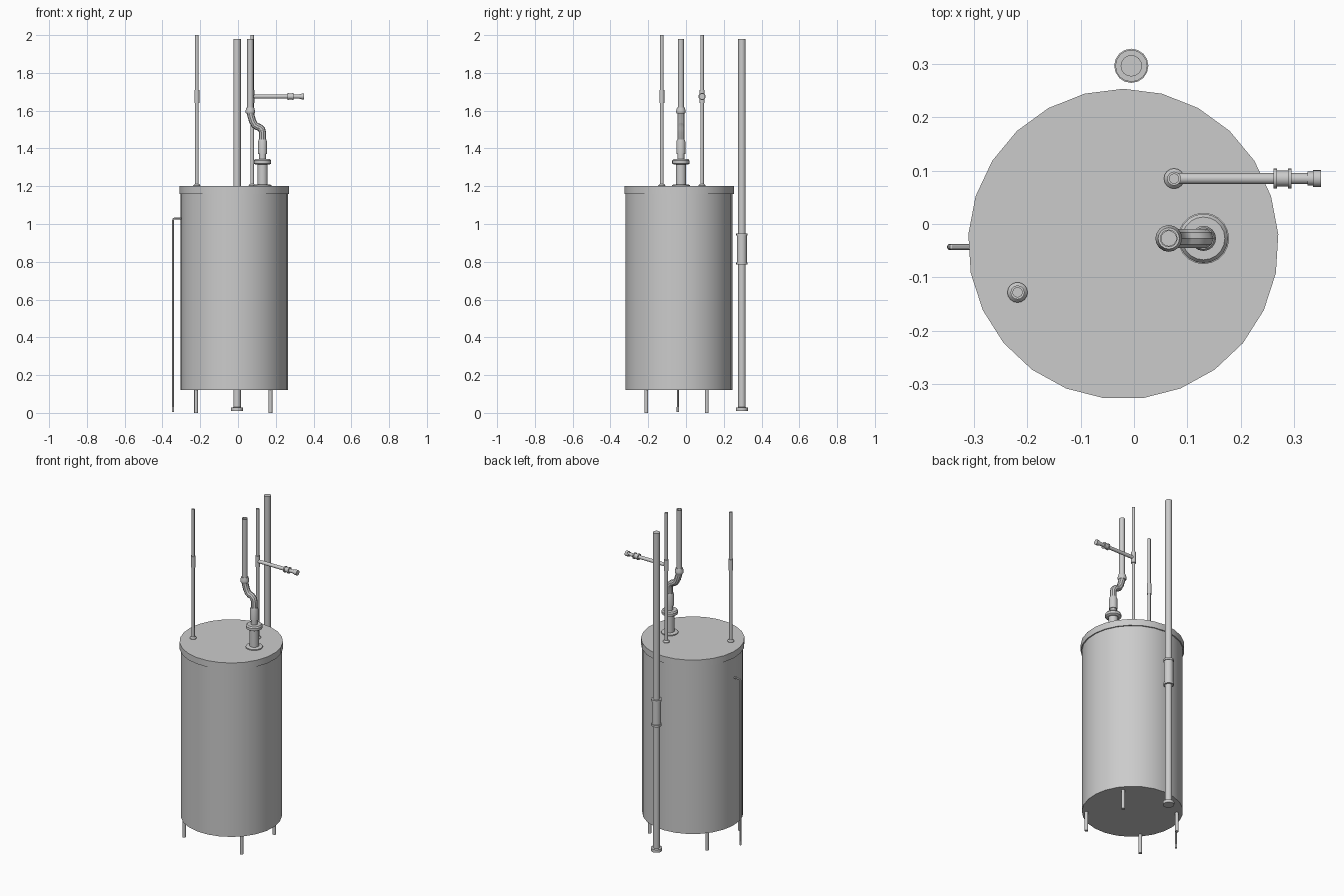
import bpy, bmesh, math
from mathutils import Vector

if "Cube" in bpy.data.objects:
    bpy.data.objects.remove(bpy.data.objects["Cube"])


def finish(ob):
    bpy.ops.object.select_all(action='DESELECT')
    ob.select_set(True)
    bpy.context.view_layer.objects.active = ob
    bpy.ops.object.shade_smooth_by_angle(angle=math.radians(32))


def lathe(name, pos, profile, sides=16, along_x=False):
    """Spin a (radius, height) profile round z, or round x."""
    bm = bmesh.new()
    rings = []
    for r, h in profile:
        ring = []
        for i in range(sides):
            a = 2 * math.pi * i / sides + math.pi / 2
            u, v = r * math.cos(a), r * math.sin(a)
            co = Vector((h, u, v)) if along_x else Vector((u, v, h))
            ring.append(bm.verts.new(co + Vector(pos)))
        rings.append(ring)
    for a, b in zip(rings, rings[1:]):
        for i in range(sides):
            j = (i + 1) % sides
            bm.faces.new((a[i], a[j], b[j], b[i]))
    bm.faces.new(rings[0][::-1])
    bm.faces.new(rings[-1])
    bmesh.ops.recalc_face_normals(bm, faces=bm.faces[:])
    me = bpy.data.meshes.new(name)
    bm.to_mesh(me)
    bm.free()
    ob = bpy.data.objects.new(name, me)
    bpy.context.collection.objects.link(ob)
    finish(ob)
    return ob


def bent_pipe(name, points, radius):
    """Round pipe following a path, converted to a mesh."""
    cu = bpy.data.curves.new(name, 'CURVE')
    cu.dimensions = '3D'
    cu.bevel_depth = radius
    cu.bevel_resolution = 3
    cu.use_fill_caps = True
    sp = cu.splines.new('POLY')
    sp.points.add(len(points) - 1)
    for p, co in zip(sp.points, points):
        p.co = (*co, 1)
    ob = bpy.data.objects.new(name, cu)
    bpy.context.collection.objects.link(ob)
    bpy.ops.object.select_all(action='DESELECT')
    ob.select_set(True)
    bpy.context.view_layer.objects.active = ob
    bpy.ops.object.convert(target='MESH')
    finish(bpy.context.view_layer.objects.active)


# tank and overhanging lid
TX, TY = -0.02, -0.0376
lathe("tank_body", (TX, TY, 0), [(0.284, 0.12), (0.284, 1.17)], 25)
lathe("tank_lid", (TX, TY, 0), [(0.2906, 1.16), (0.2906, 1.2)], 25)

# four legs
for sx, side in ((-1, "left"), (1, "right")):
    for sy, end in ((-1, "front"), (1, "back")):
        lathe(f"leg_{end}_{side}", (-0.025 + sx * 0.197, -0.05 + sy * 0.16, 0),
              [(0.01, 0), (0.01, 0.13)], 12)

# tall pipe standing behind the tank, with foot and coupling
P = (-0.005, 0.296, 0)
lathe("back_pipe", P, [(0.02, 0.02), (0.02, 1.98)])
lathe("back_pipe_foot", P, [(0.032, 0.01), (0.032, 0.028), (0.021, 0.03)])
lathe("back_pipe_coupling", P, [(0.03, 0.785), (0.03, 0.797), (0.0265, 0.797),
                                (0.0265, 0.938), (0.03, 0.938), (0.03, 0.95)])

# two water pipes rising from the lid
for name, x, y in (("cold_pipe", -0.218, -0.128), ("hot_pipe", 0.075, 0.085)):
    lathe(name, (x, y, 0), [(0.0095, 1.19), (0.0095, 2.0)])
    lathe(name + "_base", (x, y, 0), [(0.019, 1.195), (0.019, 1.204), (0.012, 1.212)])
    lathe(name + "_fitting", (x, y, 0), [(0.013, 1.64), (0.013, 1.71)])

# side branch with collar and end cap
B = (0, 0.085, 1.675)
lathe("branch_pipe", B, [(0.0105, 0.075), (0.0105, 0.345)], along_x=True)
lathe("branch_collar", B, [(0.019, 0.261), (0.019, 0.268), (0.015, 0.268),
                           (0.015, 0.288), (0.019, 0.288), (0.019, 0.295)], along_x=True)
lathe("branch_cap", B, [(0.013, 0.325), (0.013, 0.335), (0.016, 0.335), (0.016, 0.35)],
      along_x=True)

# flue hood on the lid
F = (0.13, -0.027, 0)
lathe("hood_base", F, [(0.048, 1.195), (0.048, 1.206), (0.035, 1.21)], 20)
lathe("hood_body", F, [(0.027, 1.2), (0.027, 1.33)], 20)
lathe("hood_cap", F, [(0.038, 1.315), (0.046, 1.32), (0.046, 1.335), (0.04, 1.343)], 20)
lathe("flue_neck", F, [(0.018, 1.33), (0.018, 1.375)])
lathe("flue_coupling", F, [(0.0235, 1.37), (0.0235, 1.436), (0.02, 1.447)])

# flue offset bend and open upper pipe
path = [(0.13, 1.44), (0.13, 1.482), (0.126, 1.5), (0.113, 1.512), (0.1, 1.516),
        (0.088, 1.525), (0.077, 1.545), (0.068, 1.575), (0.065, 1.6)]
bent_pipe("flue_bend", [(x, -0.027, z) for x, z in path], 0.019)
U = (0.065, -0.027, 0)
lathe("flue_collar", U, [(0.022, 1.585), (0.025, 1.59), (0.025, 1.6), (0.02, 1.618)])
lathe("flue_upper_pipe", U, [(0.0165, 1.59), (0.0165, 1.98), (0.014, 1.98), (0.014, 1.65)])

# thin relief drain down the left side
bent_pipe("relief_drain", [(-0.3, -0.043, 1.03), (-0.332, -0.043, 1.03),
                           (-0.341, -0.043, 1.027), (-0.344, -0.043, 1.018),
                           (-0.344, -0.043, 0.01)], 0.0055)
lathe("drain_tip", (-0.344, -0.043, 0), [(0.006, 0.005), (0.006, 0.03)], 12)
